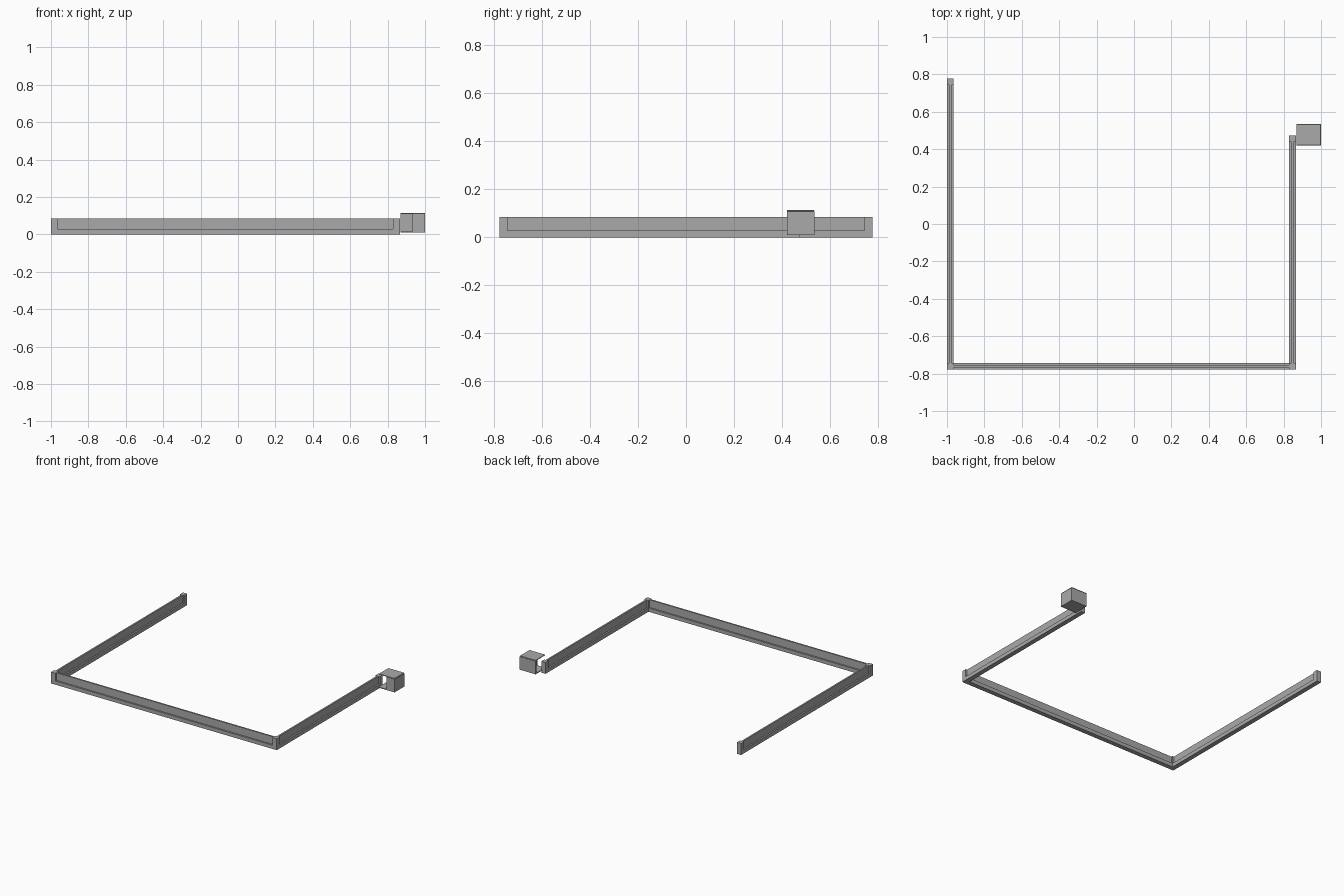
import bpy

cube = bpy.data.objects.get("Cube")
if cube:
    bpy.data.objects.remove(cube, do_unlink=True)

grey = bpy.data.materials.new("concrete grey")
grey.use_nodes = True
GREY = (0.4, 0.4, 0.4, 1)
grey.diffuse_color = GREY
grey.node_tree.nodes["Principled BSDF"].inputs["Base Color"].default_value = GREY


def box(name, x, y, z):
    """Box from three (low, high) ranges."""
    bpy.ops.mesh.primitive_cube_add(size=1, location=[sum(r) / 2 for r in (x, y, z)])
    ob = bpy.context.object
    ob.name = name
    ob.scale = [r[1] - r[0] for r in (x, y, z)]
    bpy.ops.object.transform_apply(location=False, rotation=False, scale=True)
    ob.data.materials.append(grey)
    return ob


W, H, BASE, SLIM = 0.035, 0.085, 0.028, 0.012
left, right, front, back = -1.0, 0.83, -0.778, 0.778
gate = 0.473


def across(start, width=SLIM):
    """Centred strip across a footing that begins at start."""
    mid = start + W / 2
    return (mid - width / 2, mid + width / 2)


# Corner and end posts
for name, x, y in (("front_right_post", left, front), ("front_left_post", right, front),
                   ("back_right_post", left, back - W), ("gate_post", right, gate - W)):
    box(name, (x, x + W), (y, y + W), (0, H))

# Side walls: wide footing with a slim panel
for name, x, end in (("right_wall", left, back), ("left_wall", right, gate)):
    run = (front + W, end - W)
    box(name + "_footing", (x, x + W), run, (0, BASE))
    box(name + "_panel", across(x), run, (BASE, H))

# Front wall
run = (left + W, right)
box("front_wall_footing", run, (front, front + W), (0, BASE))
box("front_wall_panel", run, across(front), (BASE, H))

# Guard booth, open at the corner beside the gate post
x0, x1, y0, y1, z0, z1, T = 0.868, 1.0, 0.42, 0.535, 0.01, 0.114, 0.006
door = 0.933
roof = box("booth_roof", (x0, x1), (y0, y1), (z1 - T, z1))
bevel = roof.modifiers.new("soft_edge", "BEVEL")
bevel.width = 0.002
box("booth_floor", (x0, x1), (y0, y1), (z0, z0 + T))
inside = (z0 + T, z1 - T)
box("booth_back_wall", (x0, x1), (y1 - T, y1), inside)
box("booth_left_wall", (x1 - T, x1), (y0, y1 - T), inside)
box("booth_front_wall", (door, x1 - T), (y0, y0 + T), inside)

# Lattice on the inside of the back wall
COLS, ROWS, BAR = 5, 7, 0.003
inner = (y1 - T - BAR, y1 - T)
for i in range(COLS):
    x = x0 + i * (door - x0 - BAR) / (COLS - 1)
    box("lattice_upright", (x, x + BAR), inner, inside)
for i in range(ROWS):
    z = inside[0] + i * (inside[1] - inside[0] - BAR) / (ROWS - 1)
    box("lattice_rail", (x0, door), inner, (z, z + BAR))
